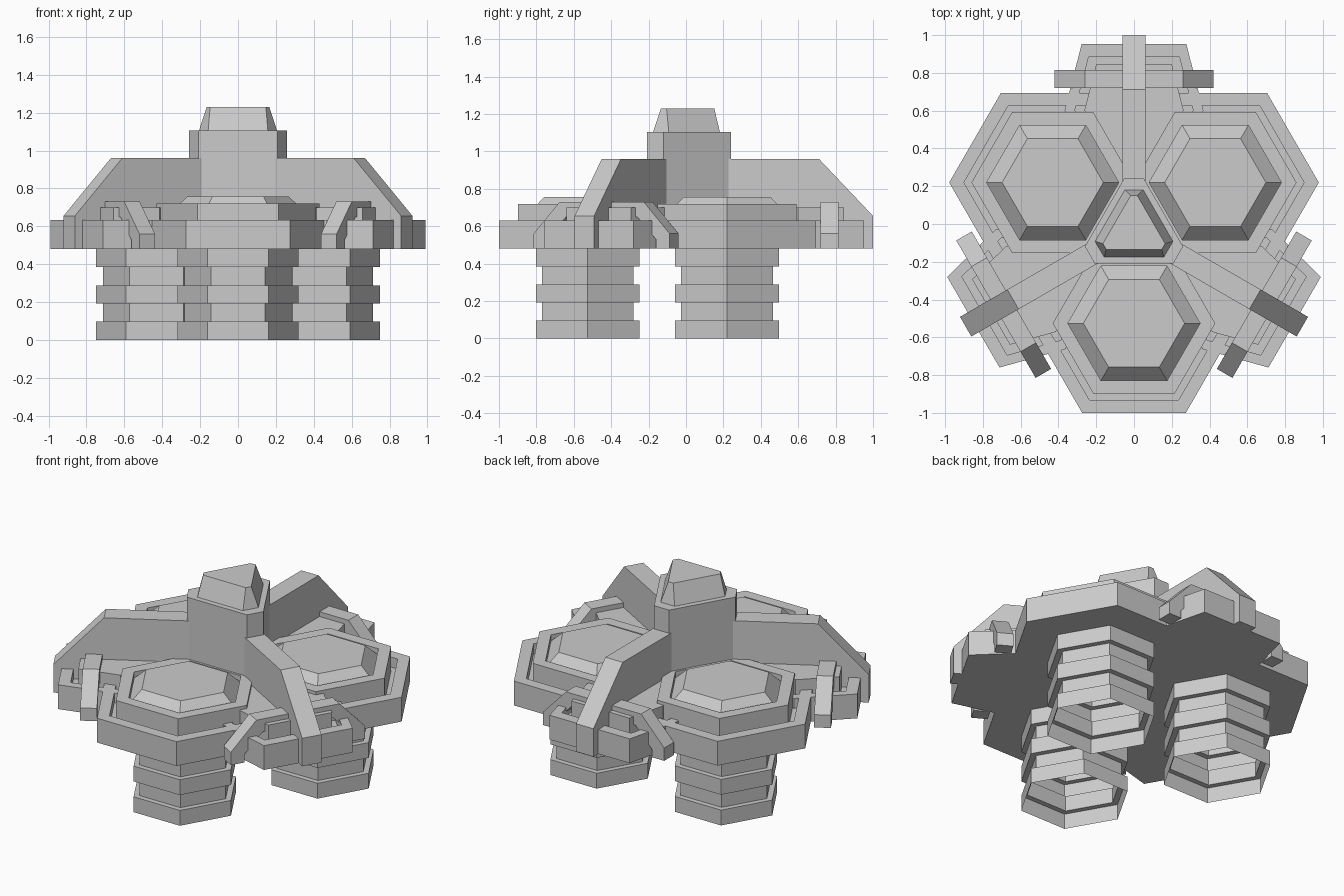
import bpy, bmesh
from math import cos, sin, pi, radians, sqrt

if "Cube" in bpy.data.objects:
    bpy.data.objects.remove(bpy.data.objects["Cube"])

CY = -0.029          # y of the three-fold symmetry axis
LOBE = 0.497         # distance of each pod from that axis


def make(name, bm, angles):
    """Store the mesh and place one copy at each angle about the axis."""
    bmesh.ops.recalc_face_normals(bm, faces=bm.faces)
    me = bpy.data.meshes.new(name)
    bm.to_mesh(me)
    bm.free()
    for i, a in enumerate(angles):
        ob = bpy.data.objects.new(f"{name}_{i + 1}" if len(angles) > 1 else name, me)
        ob.location = (0, CY, 0)
        ob.rotation_euler[2] = radians(a)
        bpy.context.collection.objects.link(ob)


def loft(name, rings, angles, cap_start=True, cap_end=True):
    """Bridge a stack of equal-length point rings."""
    bm = bmesh.new()
    loops = [[bm.verts.new(p) for p in r] for r in rings]
    n = len(loops[0])
    for a, b in zip(loops, loops[1:]):
        for i in range(n):
            j = (i + 1) % n
            bm.faces.new((a[i], a[j], b[j], b[i]))
    if cap_start:
        bm.faces.new(loops[0][::-1])
    if cap_end:
        bm.faces.new(loops[-1])
    make(name, bm, angles)


def hexagon(r, z):
    return [(r * cos(k * pi / 3), LOBE + r * sin(k * pi / 3), z) for k in range(6)]


def cut_triangle(face, tip, z):
    """Triangle pointing to +y with flat tips; face/tip are distances from the axis."""
    h = (2 * face - tip) / sqrt(3)
    pts = []
    for k in range(3):
        a = k * 2 * pi / 3
        for x in (h, -h):
            pts.append((x * cos(a) - tip * sin(a), x * sin(a) + tip * cos(a), z))
    return pts


def bay(half, y_out, z):
    """Tapered bay outline that closes to a point between two pods."""
    y_out -= CY
    y_in = 0.60 - CY
    w = half + (y_out - y_in) * 0.256
    return [(half, y_out, z), (-half, y_out, z), (-w, y_in, z), (0, 0.25, z), (w, y_in, z)]


PODS = (60, 180, 300)
ARMS = (0, 120, 240)

# Pods: rimmed plate, groove, raised collar and a sunken tapered cap
pod = [(.548, .48), (.548, .632), (.47, .632), (.47, .57), (.43, .57),
       (.43, .72), (.35, .72), (.35, .68), (.268, .757)]
loft("pod", [hexagon(r, z) for r, z in pod], PODS)

# Ribbed hollow legs, open underneath
leg = []
for i, r in enumerate((.32, .283, .32, .283, .32)):
    leg += [(r, i * .096), (r, (i + 1) * .096)]
loft("ribbed_leg", [hexagon(r, z) for r, z in leg], PODS, cap_start=False)

# Bays between the pods
tiers = [(.277, .953, .48), (.277, .953, .632), (.24, .885, .632),
         (.24, .885, .57), (.20, .845, .57), (.20, .845, .70)]
loft("bay", [bay(*t) for t in tiers], ARMS)

# Sloped fins running out from the tower
fin = [(0, .48), (1.029, .48), (1.029, .655), (.74, .96), (0, .96)]
loft("fin", [[(x, y, z) for y, z in fin] for x in (-.06, .06)], ARMS)

# Bent straps across the bays
half = [(.26, .73), (.42, .56), (.42, .48), (.335, .48), (.335, .53), (.22, .65)]
strap = half + [(-x, z) for x, z in half[::-1]]
loft("strap", [[(x, y - CY, z) for x, z in strap] for y in (.72, .815)], ARMS)

# Central tower with tapered top
loft("tower", [cut_triangle(.18, .27, z) for z in (.48, 1.105)], (0,))
loft("tower_cap", [cut_triangle(.147, .21, 1.105), cut_triangle(.105, .18, 1.23)], (0,))
